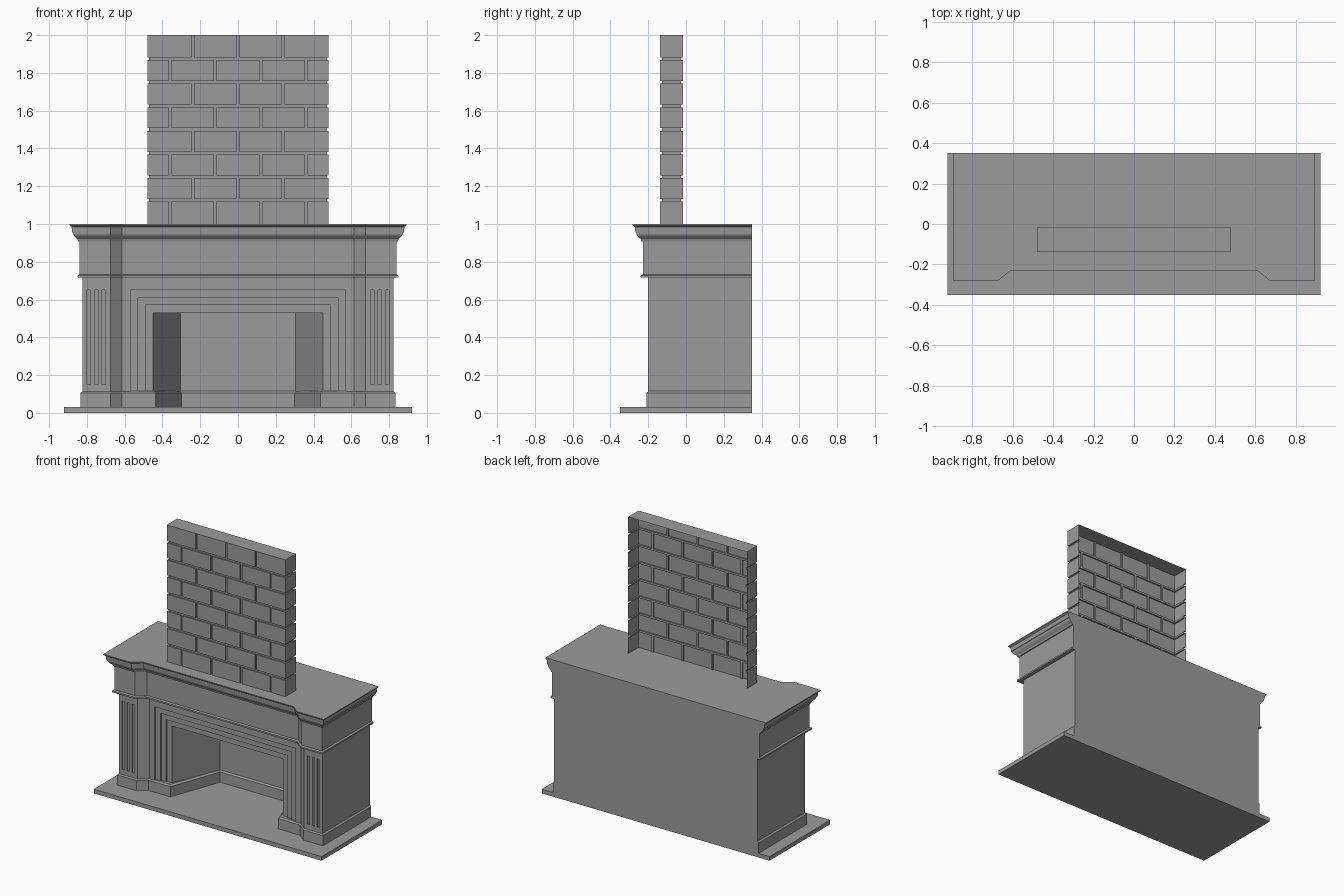
import bpy, bmesh
from mathutils import Vector

cube = bpy.data.objects.get("Cube")
if cube:
    bpy.data.objects.remove(cube, do_unlink=True)

stone = bpy.data.materials.new("grey_stone")
stone.use_nodes = True
GREY = (0.33, 0.33, 0.33, 1)
stone.diffuse_color = GREY
stone.node_tree.nodes["Principled BSDF"].inputs["Base Color"].default_value = GREY

BACK = 0.35


def finish(name, bm):
    mesh = bpy.data.meshes.new(name)
    bm.to_mesh(mesh)
    bm.free()
    mesh.materials.append(stone)
    obj = bpy.data.objects.new(name, mesh)
    bpy.context.collection.objects.link(obj)
    return obj


def loft(name, sections):
    """Stack mirrored half outlines, given as (z, half outline), into a solid."""
    bm = bmesh.new()
    rings = []
    for z, half in sections:
        outline = half + [(-x, y) for x, y in reversed(half)]
        rings.append([bm.verts.new((x, y, z)) for x, y in outline])
    bm.faces.new(rings[0])
    bm.faces.new(rings[-1])
    for low, high in zip(rings, rings[1:]):
        for i in range(len(low)):
            j = (i + 1) % len(low)
            bm.faces.new((low[i], low[j], high[j], high[i]))
    bmesh.ops.recalc_face_normals(bm, faces=bm.faces)
    return finish(name, bm)


def breakfront(side, front):
    """Half outline with a projecting end and a splayed return to the centre."""
    return [(side, BACK), (side, front), (0.675, front), (0.613, front + 0.05)]


# Hearth slab
slab = [(0.922, BACK), (0.922, -BACK)]
loft("hearth_slab", [(0, slab), (0.03, slab)])


# Plinth, running round the legs and into the firebox
def plinth(grow):
    return breakfront(0.823 + grow, -0.198 - grow) + [(0.446 - grow, -0.148 - grow),
                                                      (0.308 - grow, 0.23 - grow)]


loft("plinth", [(0.03, plinth(0.01)), (0.105, plinth(0.01)), (0.115, plinth(0))])


# Body: stepped surround round a splayed firebox, with fluted pilasters
def body(step, fluted):
    half = breakfront(0.823, -0.2)
    if fluted:
        flutes = []
        for x in (0.79, 0.75, 0.71):
            flutes += [(x + 0.009, -0.2), (x + 0.009, -0.192),
                       (x - 0.009, -0.192), (x - 0.009, -0.2)]
        half[2:2] = flutes
    for i in range(4 - step):
        x, y = 0.57 - 0.04 * i, -0.15 + 0.01 * i
        half.append((x, y))
        if i < 3:
            half.append((x, y + 0.01))
    if step == 0:
        half.append((0.305, 0.23))
    return half


layers = [("base", 0.11, 0.15, 0, False), ("shaft", 0.15, 0.53, 0, True),
          ("inner_step", 0.53, 0.57, 1, True), ("middle_step", 0.57, 0.61, 2, True),
          ("outer_step", 0.61, 0.65, 3, True), ("head", 0.65, 0.72, 4, False)]
for part, low, high, step, fluted in layers:
    outline = body(step, fluted)
    loft("surround_" + part, [(low, outline), (high, outline)])

# Ledge, frieze and cornice as one moulded mantel
profile = [(0.716, 0), (0.716, 0.012), (0.728, 0.012), (0.733, 0), (0.908, 0),
           (0.908, 0.008), (0.92, 0.012), (0.928, 0.021), (0.938, 0.03),
           (0.948, 0.034), (0.955, 0.035), (0.955, 0.04), (0.985, 0.043),
           (0.993, 0.055), (1.0, 0.055)]
loft("mantel", [(z, breakfront(0.838 + out, -0.228 - out)) for z, out in profile])


# Chimney breast: an open-backed shell of bricks with sunken joints
def rect(bm, lo, hi, normal):
    lo, hi, normal = Vector(lo), Vector(hi), Vector(normal)
    u, v = [i for i in range(3) if not normal[i]]
    a, b = lo.copy(), lo.copy()
    a[u], b[v] = hi[u], hi[v]
    pts = [lo, a, hi, b]
    if (a - lo).cross(b - lo).dot(normal) < 0:
        pts.reverse()
    bm.faces.new([bm.verts.new(p) for p in pts])


W, FRONT, REAR, GAP, DEEP, ROWS = 0.48, -0.137, -0.017, 0.007, 0.01, 8
PITCH = 1 / ROWS
SUNK = FRONT + DEEP
bm = bmesh.new()
for k in range(ROWS):
    z0 = 1 + PITCH * k + (GAP if k else 0)
    z1 = 1 + PITCH * (k + 1) - (GAP if k < ROWS - 1 else 0)
    joints = [-0.24, 0, 0.24] if k % 2 else [-0.36, -0.12, 0.12, 0.36]
    starts = [-W] + [x + GAP for x in joints]
    ends = [x - GAP for x in joints] + [W]
    for a, b in zip(starts, ends):
        rect(bm, (a, FRONT, z0), (b, FRONT, z1), (0, -1, 0))
        for z, n in ((z0, -1), (z1, 1)):
            rect(bm, (a, FRONT, z), (b, SUNK, z), (0, 0, n))
    for x in joints:
        rect(bm, (x - GAP, SUNK, z0), (x + GAP, SUNK, z1), (0, -1, 0))
        for s in (-1, 1):
            rect(bm, (x + s * GAP, FRONT, z0), (x + s * GAP, SUNK, z1), (-s, 0, 0))
    for s in (-1, 1):
        rect(bm, (s * W, FRONT, z0), (s * W, REAR, z1), (s, 0, 0))
        for z, n in ((z0, -1), (z1, 1)):
            rect(bm, (s * (W - DEEP), FRONT, z), (s * W, REAR, z), (0, 0, n))
    # mortar bed above this course
    if k < ROWS - 1:
        top, inner = z1 + 2 * GAP, W - DEEP
        rect(bm, (-inner, SUNK, z1), (inner, SUNK, top), (0, -1, 0))
        for s in (-1, 1):
            rect(bm, (s * inner, SUNK, z1), (s * inner, REAR - DEEP, top), (s, 0, 0))
rect(bm, (-W, FRONT, 2), (W, REAR, 2), (0, 0, 1))
bmesh.ops.remove_doubles(bm, verts=bm.verts, dist=0.0001)
finish("brick_chimney", bm)
